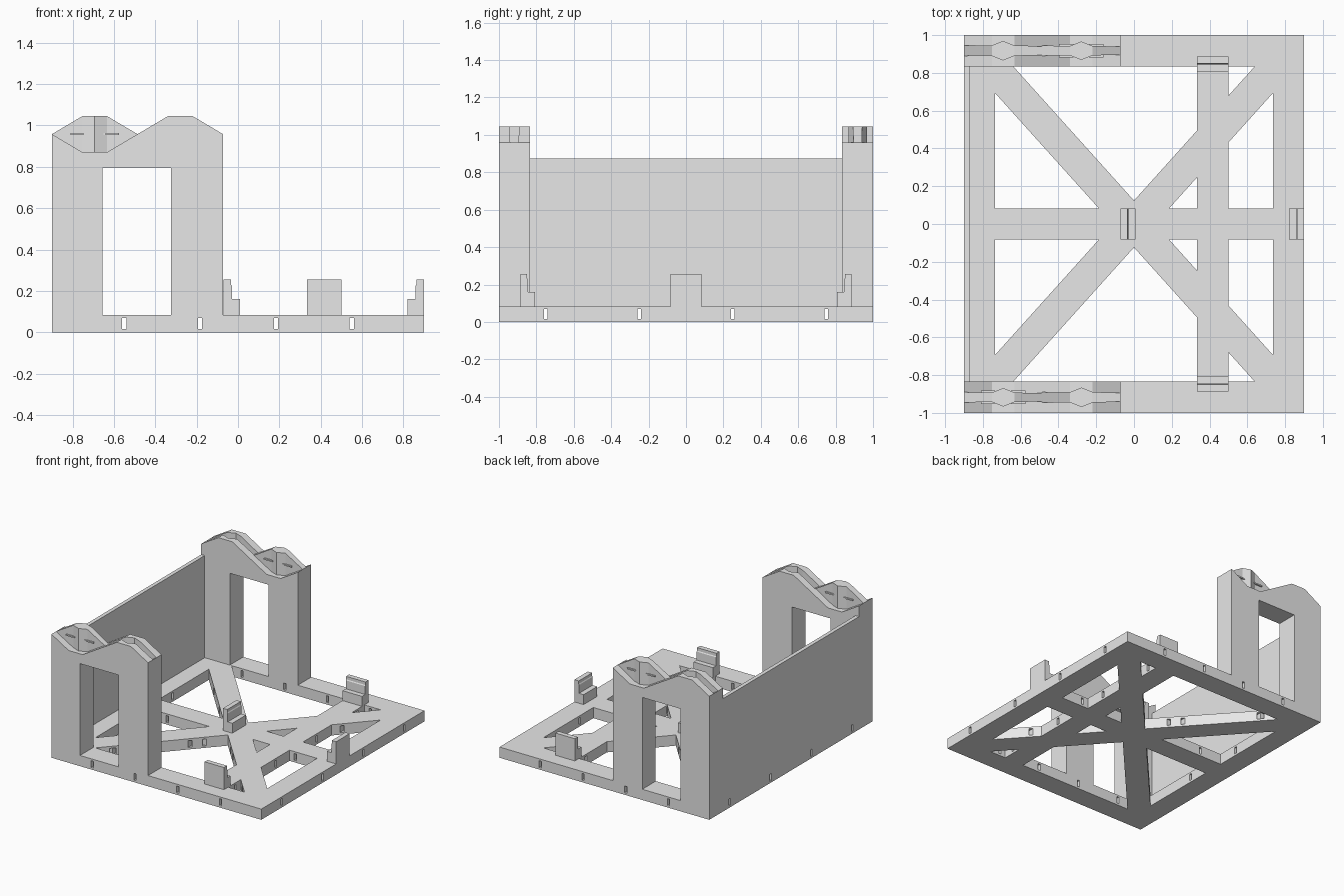
import bpy, bmesh, math
from mathutils import Vector

if "Cube" in bpy.data.objects:
    bpy.data.objects.remove(bpy.data.objects["Cube"])

grey = bpy.data.materials.new("plain grey")
grey.diffuse_color = (0.8, 0.8, 0.8, 1)
grey.use_nodes = True
grey.node_tree.nodes["Principled BSDF"].inputs["Base Color"].default_value = grey.diffuse_color

T = 0.083          # base thickness and half beam width
X0, X1 = -0.9, -0.072   # tower ends
XM = (X0 + X1) / 2
ZM, ZH, ZL = 0.958, 1.045, 0.871   # joint mid, crest and trough heights


def finish(name, bm):
    bmesh.ops.recalc_face_normals(bm, faces=bm.faces)
    me = bpy.data.meshes.new(name)
    bm.to_mesh(me)
    bm.free()
    me.materials.append(grey)
    ob = bpy.data.objects.new(name, me)
    bpy.context.collection.objects.link(ob)
    return ob


def box(name, x0, x1, y0, y1, z0, z1):
    bm = bmesh.new()
    bmesh.ops.create_cube(bm, size=1)
    for v in bm.verts:
        v.co = ((x0 + x1) / 2 + v.co.x * (x1 - x0),
                (y0 + y1) / 2 + v.co.y * (y1 - y0),
                (z0 + z1) / 2 + v.co.z * (z1 - z0))
    return finish(name, bm)


def extrude(bm, faces, vec):
    r = bmesh.ops.extrude_face_region(bm, geom=faces, use_keep_orig=True)
    bmesh.ops.translate(bm, vec=vec,
                        verts=[g for g in r["geom"] if isinstance(g, bmesh.types.BMVert)])


def prism(name, pts, vec):
    bm = bmesh.new()
    f = bm.faces.new([bm.verts.new(p) for p in pts])
    extrude(bm, [f], vec)
    return finish(name, bm)


def boolean(ob, tool, op):
    m = ob.modifiers.new(op, 'BOOLEAN')
    m.operation, m.object, m.solver = op, tool, 'EXACT'
    bpy.context.view_layer.objects.active = ob
    bpy.ops.object.modifier_apply(modifier=m.name)
    bpy.data.objects.remove(tool)


# base frame: a sheet sliced along every beam edge, windows removed, then thickened
nx, ny = 1 / math.hypot(0.9, 1), 0.9 / math.hypot(0.9, 1)
bm = bmesh.new()
bm.faces.new([bm.verts.new(p) for p in
              ((-0.9, -1, 0), (0.9, -1, 0), (0.9, 1, 0), (-0.9, 1, 0))])
cuts = [((x, 0, 0), (1, 0, 0)) for x in (-0.737, 0.333, 0.5, 0.737)]
cuts += [((0, y, 0), (0, 1, 0)) for y in (-0.835, -T, T, 0.835)]
for s in (1, -1):
    n = Vector((nx, s * ny, 0))
    cuts += [(n * T, n), (n * -T, n)]
for co, no in cuts:
    bmesh.ops.bisect_plane(bm, geom=bm.verts[:] + bm.edges[:] + bm.faces[:],
                           dist=1e-5, plane_co=co, plane_no=no)


def in_beam(c):
    return (abs(c.x) > 0.737 or abs(c.y) > 0.835 or abs(c.y) < T
            or 0.333 < c.x < 0.5
            or abs(nx * c.x + ny * c.y) < T or abs(nx * c.x - ny * c.y) < T)


gone = [f for f in bm.faces if not in_beam(f.calc_center_median())]
bmesh.ops.delete(bm, geom=gone, context='FACES')
extrude(bm, bm.faces[:], (0, 0, T))
base = finish("base_frame", bm)

# narrow slots running right through the frame both ways
for x in (-0.55, -0.183, 0.183, 0.55):
    boolean(base, box("slot_tool", x - 0.01, x + 0.01, -1.2, 1.2, 0.016, 0.068), 'DIFFERENCE')
for y in (-0.75, -0.25, 0.25, 0.75):
    boolean(base, box("slot_tool", -1.2, 1.2, y - 0.01, y + 0.01, 0.016, 0.068), 'DIFFERENCE')

# side wall
box("side_wall", -0.9, -0.87, -0.835, 0.835, T, 0.875)


def lens(name, cx, cy, z_low, z_high):
    """Six-sided plate with a vertical ridge on both faces."""
    w = XM - X0
    bm = bmesh.new()
    rows = []
    for dx, h in ((-w / 2, 0.027), (-0.06, 0.025), (0, 0.049), (0.06, 0.025), (w / 2, 0.022)):
        end = abs(dx) > 0.1
        lo, hi = (ZM, ZM) if end else (z_low, z_high)
        rows.append([bm.verts.new((cx + dx, cy + sy * h, z))
                     for sy, z in ((-1, lo), (-1, hi), (1, hi), (1, lo))])
    for a, b in zip(rows, rows[1:]):
        for i in range(4):
            j = (i + 1) % 4
            bm.faces.new((a[i], a[j], b[j], b[i]))
    bmesh.ops.remove_doubles(bm, verts=bm.verts[:], dist=1e-5)
    return finish(name, bm)


# towers: interlocking wave tops, a tongue in the trough and a groove in the crest
c_left, c_right = (X0 + XM) / 2, (XM + X1) / 2
for label, side, trough, crest in (("front", -1, c_left, c_right),
                                   ("back", 1, c_right, c_left)):
    cy = side * 0.9175
    wave = [(X0, ZM)]
    for c in (c_left, c_right):
        z = ZL if c == trough else ZH
        wave += [(c - 0.06, z), (c + 0.06, z), (c + (XM - X0) / 2, ZM)]
    outline = [(X0, T), (-0.655, T), (-0.655, 0.795), (-0.325, 0.795), (-0.325, T), (X1, T)]
    outline += wave[::-1]
    tower = prism(label + "_tower", [(x, cy - 0.0825, z) for x, z in outline], (0, 0.165, 0))
    boolean(tower, lens("groove_tool", crest, cy, ZL, ZH + 0.035), 'DIFFERENCE')
    boolean(tower, lens("tongue", trough, cy, ZL - 0.03, ZH), 'UNION')
    # small locking ribs on the tongue
    for s in (-1, 1):
        x = trough + s * 0.08
        box(label + "_rib", x - 0.038, x + 0.038, cy - 0.036, cy + 0.036, 0.953, 0.963)


# stepped clips: tall lip with a lower ledge
def clip(name, origin, along, inward):
    o, a, d = Vector(origin), Vector(along), Vector(inward)
    prof = ((0, T), (0.08, T), (0.08, 0.16), (0.041, 0.16), (0.041, 0.225),
            (0.037, 0.232), (0.037, 0.255), (0, 0.255))
    prism(name, [o - a * T + d * t + Vector((0, 0, z)) for t, z in prof], a * 2 * T)


clip("centre_clip", (-0.071, 0, 0), (0, 1, 0), (1, 0, 0))
clip("right_clip", (0.9, 0, 0), (0, 1, 0), (-1, 0, 0))
clip("front_clip", (0.4165, -0.886, 0), (1, 0, 0), (0, 1, 0))
clip("back_clip", (0.4165, 0.886, 0), (1, 0, 0), (0, -1, 0))
